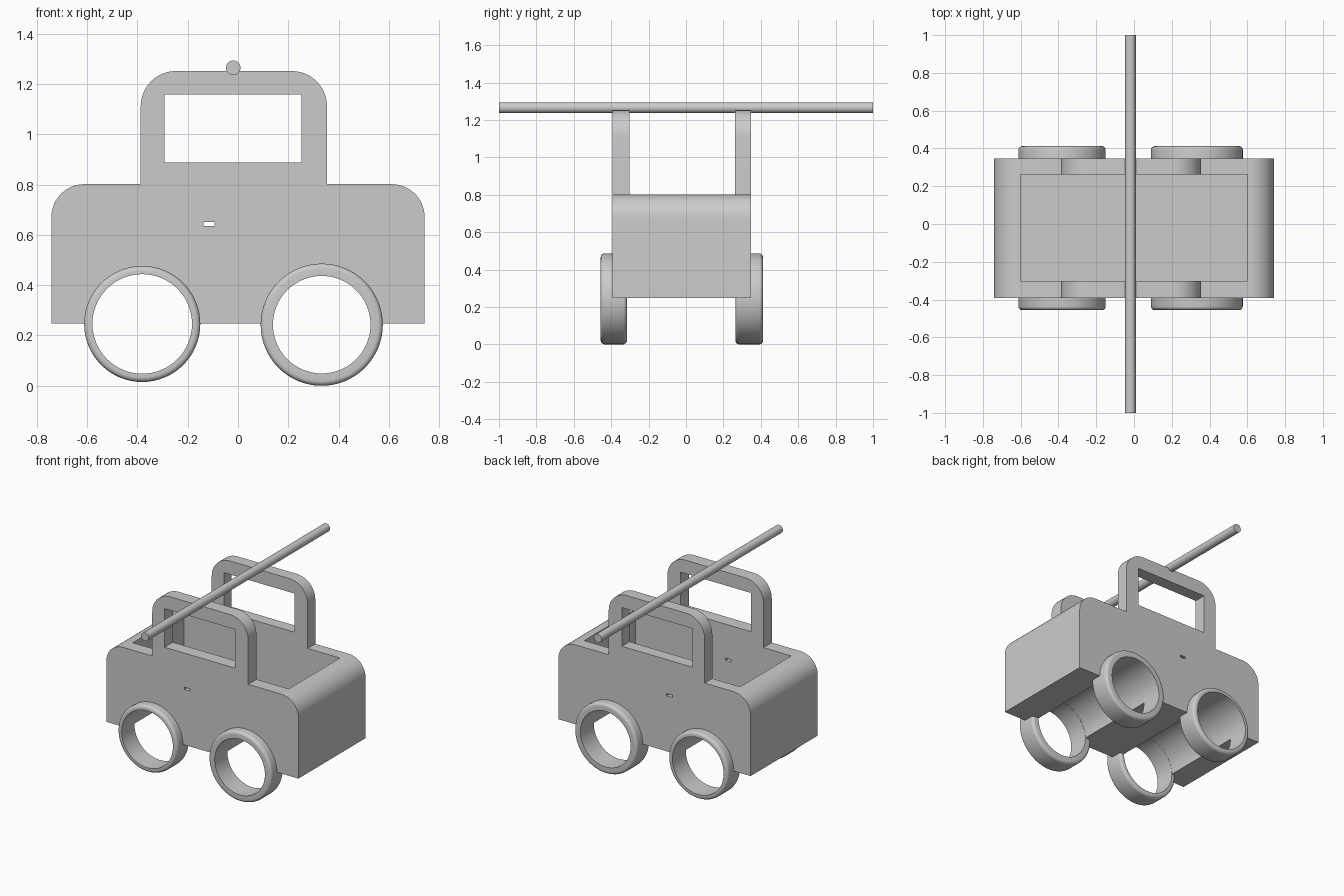
import bpy
import bmesh
from math import sin, cos, pi

cube = bpy.data.objects.get("Cube")
if cube:
    bpy.data.objects.remove(cube, do_unlink=True)

grey = bpy.data.materials.new("light grey")
grey.use_nodes = True
grey.diffuse_color = (0.6, 0.6, 0.6, 1)
grey.node_tree.nodes["Principled BSDF"].inputs["Base Color"].default_value = (0.6, 0.6, 0.6, 1)

Y_FRONT, Y_BACK = -0.393, 0.347


def finish(name, bm):
    bmesh.ops.recalc_face_normals(bm, faces=bm.faces)
    mesh = bpy.data.meshes.new(name)
    bm.to_mesh(mesh)
    bm.free()
    mesh.materials.append(grey)
    obj = bpy.data.objects.new(name, mesh)
    bpy.context.collection.objects.link(obj)
    return obj


def smooth(obj):
    bpy.ops.object.select_all(action='DESELECT')
    obj.select_set(True)
    bpy.context.view_layer.objects.active = obj
    bpy.ops.object.shade_smooth_by_angle(angle=pi / 6)


def arc(cx, cz, r, start, end, steps):
    angles = [start + (end - start) * i / steps for i in range(steps + 1)]
    return [(cx + r * cos(a), cz + r * sin(a)) for a in angles]


def prism(name, outline, y0, y1):
    """Extrude an x-z outline along y."""
    bm = bmesh.new()
    face = bm.faces.new([bm.verts.new((x, y0, z)) for x, z in outline])
    moved = bmesh.ops.extrude_face_region(bm, geom=[face])["geom"]
    verts = [v for v in moved if isinstance(v, bmesh.types.BMVert)]
    bmesh.ops.translate(bm, vec=(0, y1 - y0, 0), verts=verts)
    return finish(name, bm)


def box(name, x0, x1, y0, y1, z0, z1):
    return prism(name, [(x0, z0), (x1, z0), (x1, z1), (x0, z1)], y0, y1)


def cut(obj, cutter):
    cutter.hide_render = True
    mod = obj.modifiers.new("cut", 'BOOLEAN')
    mod.operation = 'DIFFERENCE'
    mod.solver = 'EXACT'
    mod.object = cutter
    bpy.context.view_layer.objects.active = obj
    bpy.ops.object.modifier_apply(modifier=mod.name)
    bpy.data.objects.remove(cutter, do_unlink=True)


def ring(name, cx, cz, outer, inner, y0, y1, r=0.02, segments=64):
    """Wheel ring with rounded outer rims, swept around the y axis."""
    section = [(inner, y0)]
    section += arc(outer - r, y0 + r, r, -pi / 2, 0, 5)
    section += arc(outer - r, y1 - r, r, 0, pi / 2, 5)
    section += [(inner, y1)]
    bm = bmesh.new()
    loops = []
    for i in range(segments):
        a = 2 * pi * i / segments
        loops.append([bm.verts.new((cx + d * cos(a), y, cz + d * sin(a))) for d, y in section])
    n = len(section)
    for i in range(segments):
        a, b = loops[i], loops[(i + 1) % segments]
        for j in range(n):
            k = (j + 1) % n
            bm.faces.new((a[j], a[k], b[k], b[j]))
    smooth(finish(name, bm))


# Body with both cab frames as one rounded side profile
BOTTOM, DECK, ROOF = 0.248, 0.802, 1.252
outline = [(-0.742, BOTTOM), (0.742, BOTTOM)]
outline += arc(0.612, DECK - 0.13, 0.13, 0, pi / 2, 12)
outline += [(0.354, DECK)]
outline += arc(0.214, ROOF - 0.14, 0.14, 0, pi / 2, 12)
outline += arc(-0.247, ROOF - 0.14, 0.14, pi / 2, pi, 12)
outline += [(-0.387, DECK)]
outline += arc(-0.612, DECK - 0.13, 0.13, pi / 2, pi, 12)
body = prism("body", outline, Y_FRONT, Y_BACK)

# Open tray, cab windows and small side slots
cut(body, box("tray_cutter", -0.602, 0.602, -0.301, 0.263, 0.455, 2))
cut(body, box("window_cutter", -0.292, 0.253, -1, 1, 0.888, 1.158))
cut(body, box("slot_cutter", -0.137, -0.094, -1, 1, 0.635, 0.651))

# Wheels: centre x, centre z, outer radius, inner radius
wheels = {"left": (0.333, 0.243, 0.243, 0.194),
          "right": (-0.381, 0.246, 0.231, 0.198)}
for side, (cx, cz, outer, inner) in wheels.items():
    # Wheel tunnel through the body, flush with the ring bore
    tunnel = arc(cx, cz, inner + 0.001, 0, 2 * pi, 64)[:-1]
    cut(body, prism("tunnel_cutter", tunnel, -1, 1))
    ring("front_" + side + "_wheel", cx, cz, outer, inner, -0.456, -0.316)
    ring("back_" + side + "_wheel", cx, cz, outer, inner, 0.264, 0.412)
smooth(body)

# Long rod lying across the cab roof
rod = prism("roof_rod", arc(-0.019, 1.265, 0.029, 0, 2 * pi, 32)[:-1], -1, 1)
smooth(rod)
